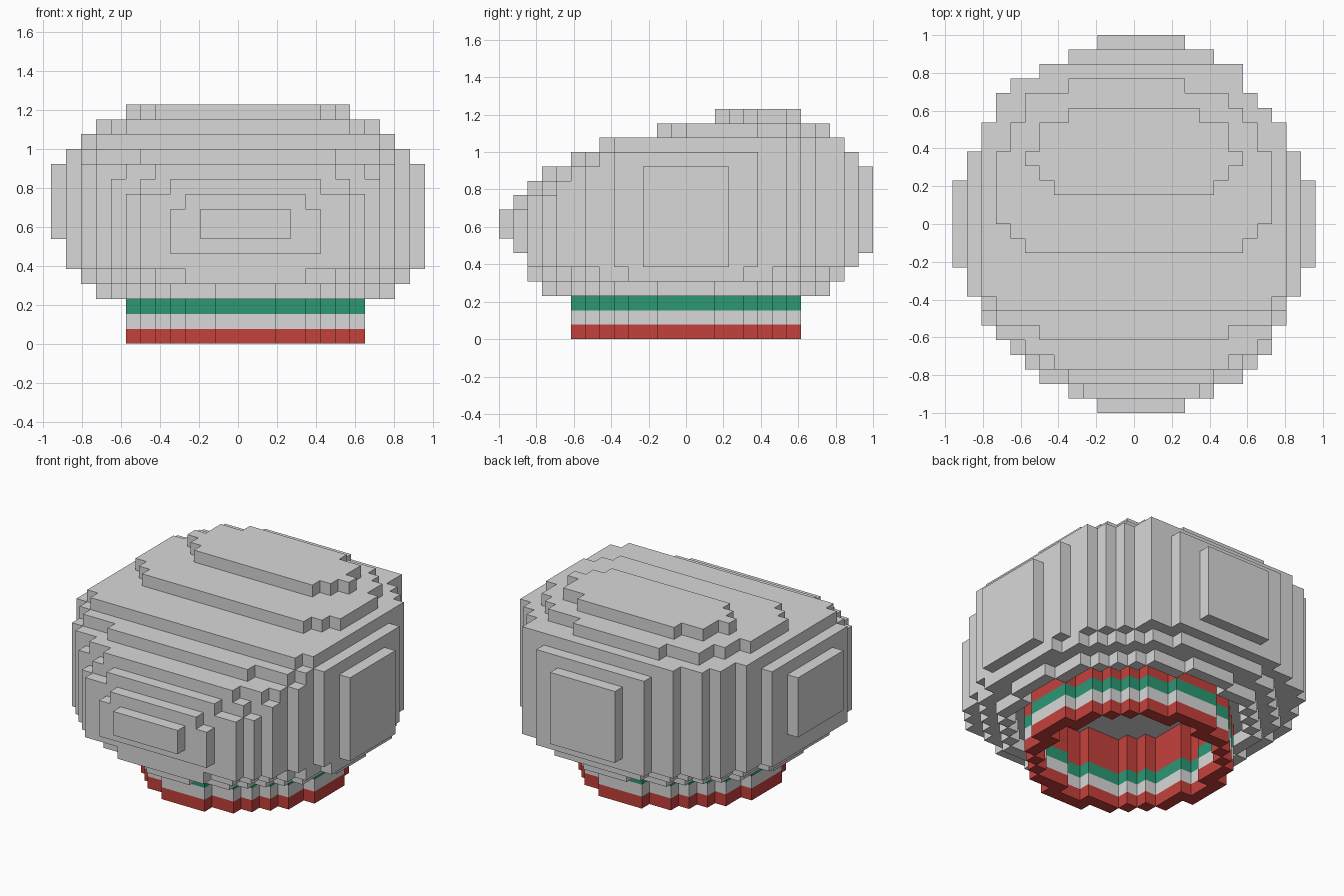
import bpy, bmesh
from mathutils import Vector

cube = bpy.data.objects.get("Cube")
if cube:
    bpy.data.objects.remove(cube, do_unlink=True)

V = 2 / 26                     # block size
NX, NY = 25, 26                # blocks across and deep


def material(name, rgb):
    m = bpy.data.materials.new(name)
    m.use_nodes = True
    m.diffuse_color = (*rgb, 1)
    m.node_tree.nodes["Principled BSDF"].inputs["Base Color"].default_value = (*rgb, 1)
    return m


grey = material("light grey", (0.69, 0.69, 0.69))
red = material("red", (0.55, 0.053, 0.045))
green = material("green", (0.025, 0.31, 0.175))

# widest outline: left and right block limits of each row, front to back
LEFT = [10, 8, 6, 5, 4, 3, 2, 2, 1, 1, 0, 0, 0, 0, 0, 0, 1, 1, 2, 2, 3, 3, 4, 6, 8, 10]
RIGHT = [16, 18, 20, 21, 22, 22, 23, 23, 24, 24] + [25] * 6 + [24, 24, 23, 23, 22, 21, 20, 20, 18, 16]

# round lower layers: level and squared radius in blocks
ROUND = {3: 95, 4: 123}
# other layers: left, right, front, back limits, shrink, front and back corner cuts
LAYERS = {
    5: (1, 25, 2, 25, 0, 0, 0), 6: (1, 25, 1, 26, 0, 0, 0),
    7: (0, 25, 0, 26, 0, 0, 0), 8: (0, 25, 0, 26, 0, 0, 0),
    9: (0, 25, 1, 26, 0, 1, 0), 10: (0, 25, 2, 26, 0, 2, 0),
    11: (0, 25, 3, 26, 0, 2, 0), 12: (1, 24, 5, 25, 0, 3, 0),
    13: (2, 23, 7, 24, 0, 1, 0), 14: (3, 22, 11, 23, 2, 2, 2),
    15: (5, 20, 15, 21, 4, 2, 1)}


def disc(r2):
    return {(i, j) for i in range(NX) for j in range(NY)
            if (i - 12.5) ** 2 + (j - 12.5) ** 2 < r2}


def layer_cells(x0, x1, y0, y1, shrink, front, back):
    cells = set()
    for j in range(y0, y1):
        cut = {y0: front, y0 + 1: front // 2, y1 - 1: back}.get(j, 0)
        left = max(x0, LEFT[j] + shrink) + cut
        right = min(x1, RIGHT[j] - shrink) - cut
        cells |= {(i, j) for i in range(left, right)}
    return cells


def at(cells, *levels):
    return {(i, j, k) for i, j in cells for k in levels}


# hollow neck wall, with an opening that runs up into the body
outer, inner = disc(60), disc(44)
wall = outer - inner
footprints = {k: disc(r2) for k, r2 in ROUND.items()}
footprints.update({k: layer_cells(*limits) for k, limits in LAYERS.items()})
footprints[3] -= disc(77)      # narrow gap around the neck
for k in (4, 5):
    footprints[k] -= outer
body = set().union(*(at(cells, k) for k, cells in footprints.items()))

parts = [("body", body, grey),
         ("neck_lower_band", at(wall, 0), red),
         ("neck_middle_band", at(wall, 1), grey),
         ("neck_upper_band", at(wall, 2), green),
         ("inner_lining", at(wall, 3, 4, 5), red)]
solid = set().union(*(p[1] for p in parts))


def build_blocks(name, cells, mat):
    """Skin the blocks with only their exposed faces, then merge flat areas."""
    bm = bmesh.new()
    verts = {}

    def vert(p):
        if p not in verts:
            verts[p] = bm.verts.new(Vector((p[0] - NX / 2, p[1] - NY / 2, p[2])) * V)
        return verts[p]

    for c in sorted(cells):
        for axis in range(3):
            u, w = (axis + 1) % 3, (axis + 2) % 3
            for side in (0, 1):
                n = list(c)
                n[axis] += 2 * side - 1
                if tuple(n) in solid:
                    continue
                corners = []
                for a, b in ((0, 0), (1, 0), (1, 1), (0, 1)):
                    p = list(c)
                    p[axis] += side
                    p[u] += a
                    p[w] += b
                    corners.append(vert(tuple(p)))
                bm.faces.new(corners if side else corners[::-1])
    bmesh.ops.dissolve_limit(bm, angle_limit=0.01, verts=bm.verts[:], edges=bm.edges[:])
    mesh = bpy.data.meshes.new(name)
    bm.to_mesh(mesh)
    bm.free()
    mesh.materials.append(mat)
    bpy.context.collection.objects.link(bpy.data.objects.new(name, mesh))


for part in parts:
    build_blocks(*part)
